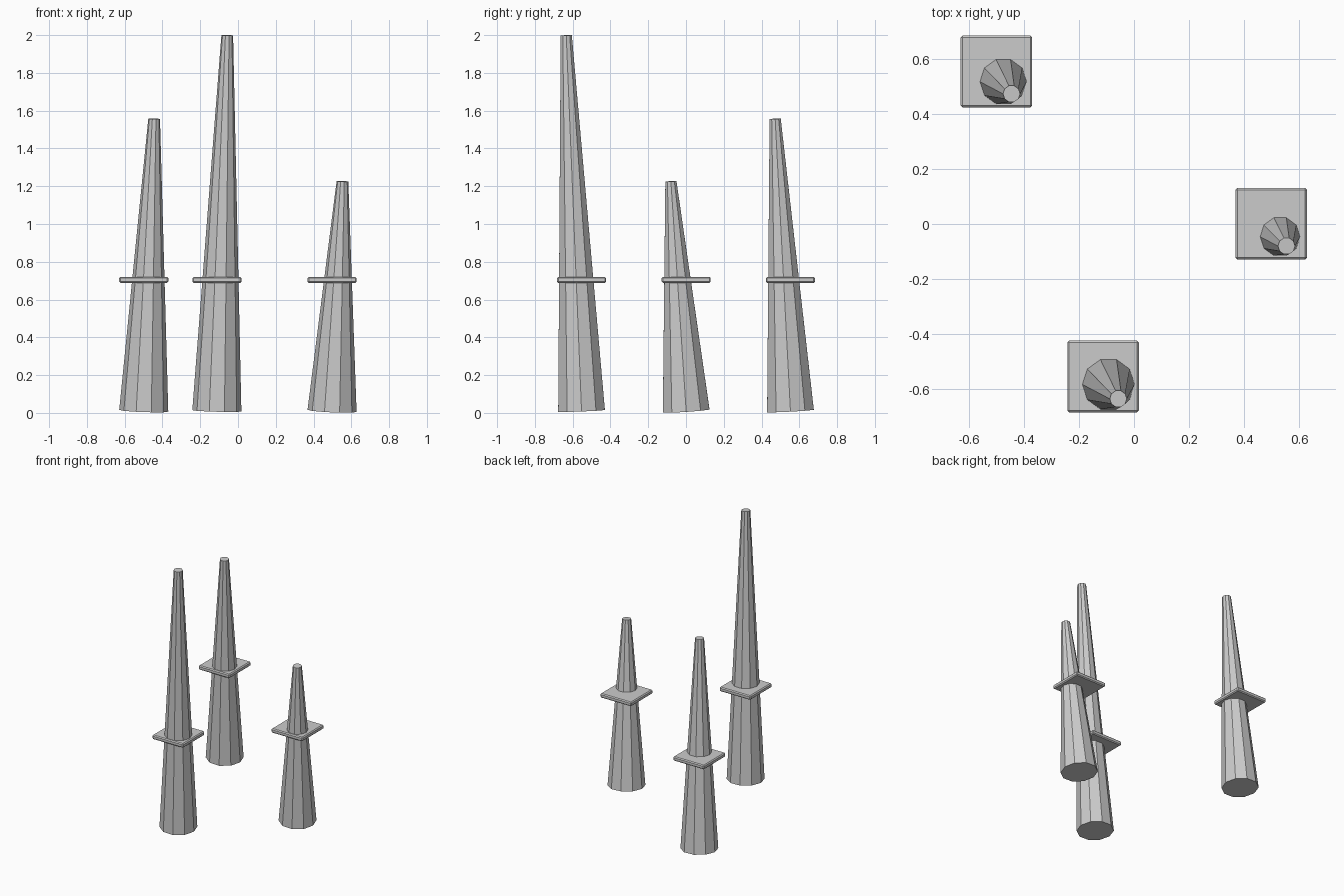
import bpy
from mathutils import Vector

if "Cube" in bpy.data.objects:
    bpy.data.objects.remove(bpy.data.objects["Cube"])

LEAN = Vector((0.055, -0.081, 0))
BASE_Z = 0.011


def spire(name, x, y, top_z):
    # Leaning ten-sided tapered shaft with flat ends square to its axis
    base = Vector((x, y, BASE_Z))
    top = Vector((x, y, top_z)) + LEAN
    axis = top - base
    bpy.ops.mesh.primitive_cone_add(vertices=10, radius1=0.13, radius2=0.031,
                                    depth=axis.length)
    shaft = bpy.context.object
    shaft.name = name + "_shaft"
    # Put a corner of the decagon on the x axis
    for v in shaft.data.vertices:
        v.co.x, v.co.y = -v.co.y, v.co.x
    shaft.location = (base + top) / 2
    shaft.rotation_euler = Vector((0, 0, 1)).rotation_difference(axis).to_euler()

    # Level square collar with chamfered edges
    bpy.ops.mesh.primitive_cube_add(size=1, location=(x, y, 0.704))
    collar = bpy.context.object
    collar.name = name + "_collar"
    for v in collar.data.vertices:
        v.co = (v.co.x * 0.26, v.co.y * 0.26, v.co.z * 0.032)
    bevel = collar.modifiers.new("chamfer", 'BEVEL')
    bevel.width = 0.007
    bevel.segments = 1


spire("medium_spire", -0.499, 0.553, 1.557)
spire("tall_spire", -0.112, -0.553, 1.999)
spire("short_spire", 0.498, 0.001, 1.226)
